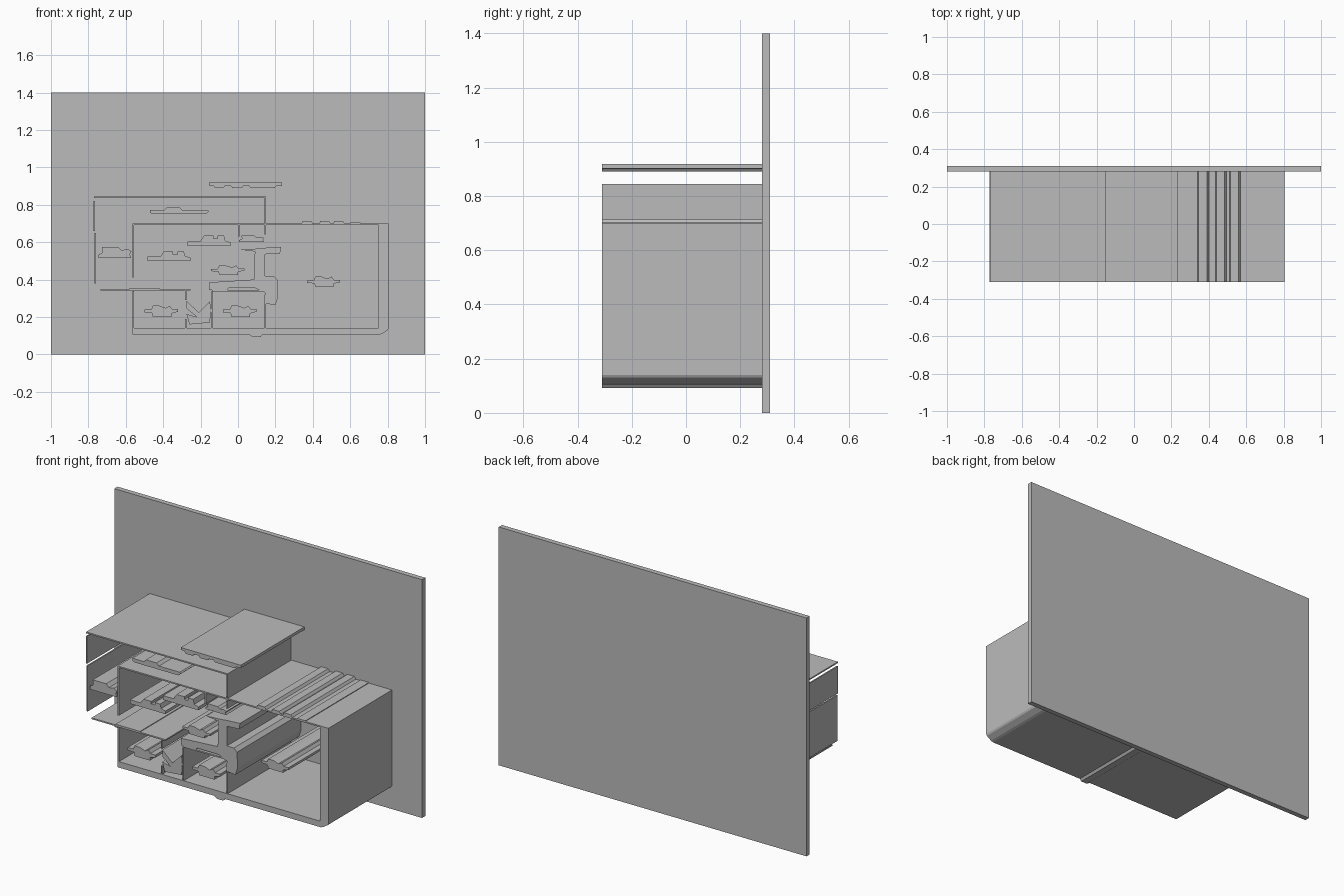
import bpy
import bmesh

old = bpy.data.objects.get("Cube")
if old:
    bpy.data.objects.remove(old, do_unlink=True)

grey = bpy.data.materials.new("plain grey")
grey.use_nodes = True
tone = (0.5, 0.5, 0.5, 1)
grey.diffuse_color = tone
grey.node_tree.nodes["Principled BSDF"].inputs["Base Color"].default_value = tone

FRONT, BACK, REAR = -0.31, 0.28, 0.31
THIN = 0.008


def extrude(name, outline, y0=FRONT, y1=BACK):
    """Extrude an (x, z) outline along y into a solid."""
    bm = bmesh.new()
    face = bm.faces.new([bm.verts.new((x, y0, z)) for x, z in outline])
    grown = bmesh.ops.extrude_face_region(bm, geom=[face])
    verts = [g for g in grown["geom"] if isinstance(g, bmesh.types.BMVert)]
    bmesh.ops.translate(bm, verts=verts, vec=(0, y1 - y0, 0))
    bmesh.ops.recalc_face_normals(bm, faces=bm.faces)
    mesh = bpy.data.meshes.new(name)
    bm.to_mesh(mesh)
    bm.free()
    mesh.materials.append(grey)
    obj = bpy.data.objects.new(name, mesh)
    bpy.context.collection.objects.link(obj)
    return obj


def slab(name, x0, x1, z0, z1, y0=FRONT, y1=BACK):
    return extrude(name, [(x0, z0), (x1, z0), (x1, z1), (x0, z1)], y0, y1)


def shelf(name, x0, x1, z):
    """Thin horizontal sheet with its top at z."""
    return slab(name, x0, x1, z - THIN, z)


def partition(name, x, z0, z1):
    """Thin upright sheet centred on x."""
    return slab(name, x - THIN / 2, x + THIN / 2, z0, z1)


def rail(name, shape, x0, x1, z0, z1):
    """Fit a unit outline into a rectangle and extrude it."""
    return extrude(name, [(x0 + u * (x1 - x0), z0 + v * (z1 - z0)) for u, v in shape])


# Backing panel
slab("backing_panel", -1, 1, 0, 1.4, BACK, REAR)

# Lower case: thick base and right side, thin sheets elsewhere
slab("case_base", -0.565, 0.755, 0.105, 0.14)
extrude("case_right_side", [(0.755, 0.105), (0.77, 0.11), (0.8, 0.13), (0.805, 0.14),
                            (0.805, 0.70), (0.75, 0.70), (0.75, 0.14)])
extrude("base_foot", [(0.06, 0.105), (0.08, 0.092), (0.12, 0.092), (0.13, 0.105)])
partition("case_left_lower", -0.561, 0.14, 0.34)
partition("case_left_upper", -0.561, 0.41, 0.70)
shelf("case_top_left", -0.565, 0.15, 0.70)
shelf("case_top_middle", 0.15, 0.30, 0.70)
shelf("case_top_right", 0.30, 0.75, 0.70)
for i, (a, b) in enumerate([(0.34, 0.40), (0.435, 0.495), (0.51, 0.57)]):
    extrude("top_rib_%d" % i, [(a, 0.70), (b, 0.70), (b - 0.01, 0.714), (a + 0.005, 0.714)])
shelf("top_strip", 0.60, 0.655, 0.704)

# Lower compartments
shelf("lower_shelf", -0.735, -0.255, 0.35)
shelf("lower_shelf_step", -0.58, -0.42, 0.354)
shelf("lower_shelf_right", -0.14, 0.14, 0.345)
partition("divider_left_low", -0.28, 0.14, 0.19)
partition("divider_left_high", -0.28, 0.29, 0.342)
partition("divider_middle", -0.14, 0.14, 0.337)
partition("divider_right", 0.145, 0.14, 0.32)

# Upper case wrapping the left side
shelf("upper_top", -0.77, 0.15, 0.845)
partition("upper_left_high", -0.768, 0.66, 0.82)
partition("upper_left_low", -0.764, 0.38, 0.648)
partition("upper_right", 0.146, 0.64, 0.837)
partition("upper_inner", 0.004, 0.63, 0.692)

# Thick bracket in the middle
extrude("centre_bracket", [
    (0.01, 0.56), (0.09, 0.55), (0.085, 0.40), (-0.155, 0.385), (-0.155, 0.345),
    (-0.06, 0.34), (-0.05, 0.355), (0.09, 0.355), (0.145, 0.33), (0.15, 0.27),
    (0.20, 0.265), (0.215, 0.31), (0.21, 0.40), (0.19, 0.42), (0.145, 0.42),
    (0.145, 0.535), (0.225, 0.54), (0.23, 0.575), (0.15, 0.57), (0.1, 0.565)])

# Notched block in the narrow compartment
extrude("notched_block", [
    (-0.275, 0.285), (-0.21, 0.225), (-0.15, 0.285), (-0.145, 0.235), (-0.15, 0.17),
    (-0.26, 0.16), (-0.275, 0.215), (-0.22, 0.2), (-0.275, 0.245)])

# Ribbed rails: a stepped cap shape and a winged shape
cap = [(0, 0), (1, 0), (1, 0.35), (0.88, 0.5), (0.85, 1), (0.7, 1), (0.7, 0.7),
       (0.6, 0.7), (0.6, 1), (0.38, 1), (0.3, 0.45), (0, 0.45)]
wing = [(0.25, 0), (0.8, 0), (0.8, 0.3), (0.9, 0.4), (1, 0.45), (1, 0.7), (0.82, 0.7),
        (0.75, 1), (0.62, 0.8), (0.45, 1), (0.25, 1), (0.2, 0.65), (0, 0.65),
        (0, 0.4), (0.22, 0.35)]
bar = [(0, 0.2), (0.05, 0), (0.95, 0), (1, 0.4), (0.98, 0.6), (0.55, 0.6), (0.5, 1),
       (0.28, 1), (0.24, 0.6), (0, 0.6)]
block = [(0, 0), (1, 0), (0.95, 0.3), (1, 0.6), (0.9, 0.8), (0.7, 0.7), (0.6, 1),
         (0.1, 1), (0.12, 0.5), (0, 0.3)]
comb = [(0, 1), (0, 0.5), (0.06, 0.5), (0.08, 0), (0.2, 0), (0.22, 0.4), (0.3, 0.4),
        (0.32, 0), (0.45, 0), (0.47, 0.35), (0.55, 0.35), (0.57, 0), (0.9, 0),
        (0.92, 0.35), (1, 0.4), (1, 1)]

for name, shape, x0, x1, z0, z1 in [
        ("top_comb_rail", comb, -0.155, 0.235, 0.89, 0.918),
        ("upper_bar_rail", bar, -0.47, -0.155, 0.75, 0.785),
        ("middle_rail_right", cap, -0.27, -0.04, 0.58, 0.635),
        ("middle_rail_left", cap, -0.485, -0.255, 0.50, 0.55),
        ("side_rail", block, -0.745, -0.57, 0.515, 0.575),
        ("inner_rail", wing, -0.145, 0.035, 0.425, 0.475),
        ("right_room_rail", wing, 0.37, 0.545, 0.36, 0.415),
        ("lower_rail_left", wing, -0.50, -0.32, 0.20, 0.26),
        ("lower_rail_right", wing, -0.08, 0.1, 0.20, 0.26),
        ("corner_rail", block, 0.005, 0.14, 0.60, 0.635)]:
    rail(name, shape, x0, x1, z0, z1)
